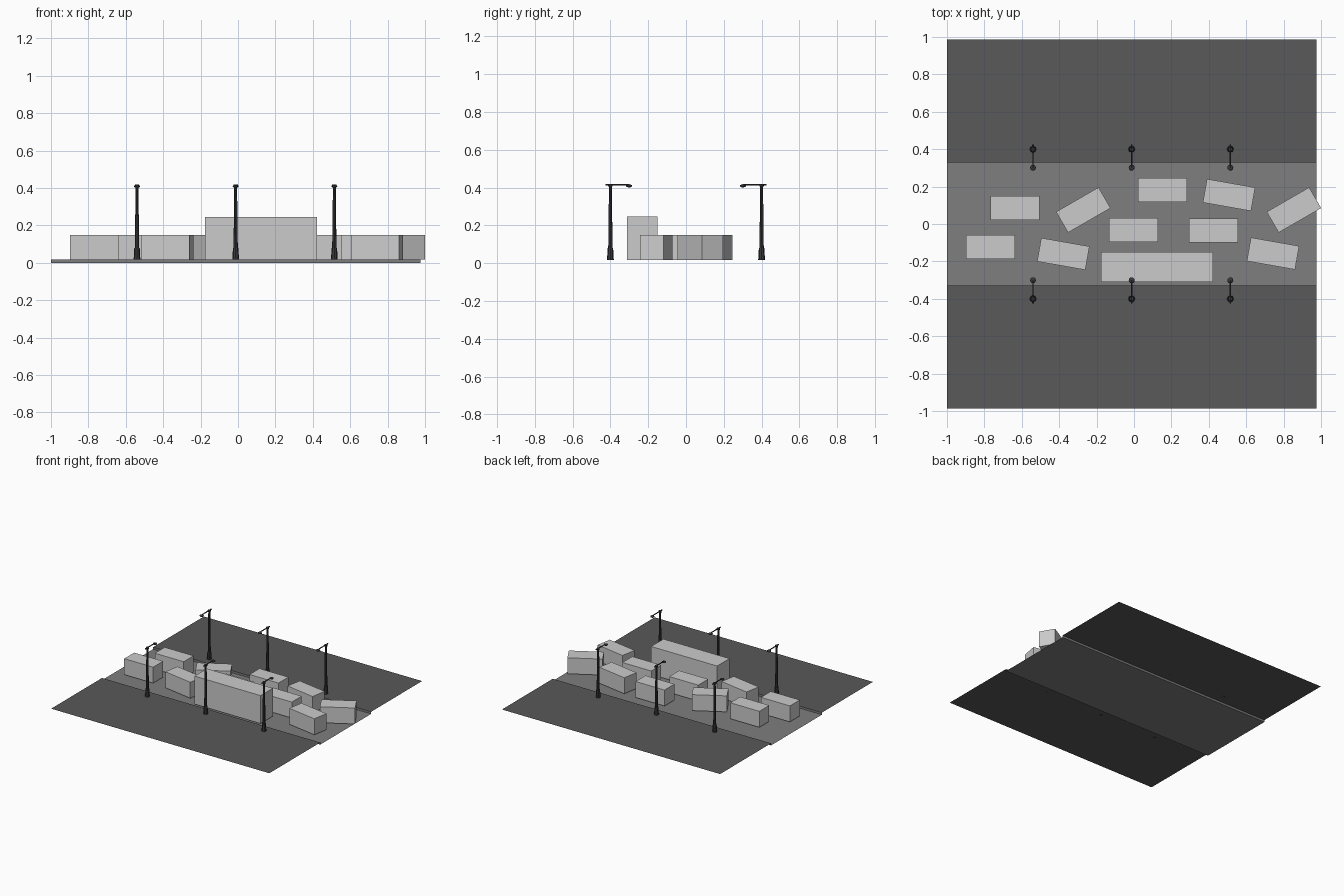
import bpy, bmesh, math
from mathutils import Matrix, Vector

if "Cube" in bpy.data.objects:
    bpy.data.objects.remove(bpy.data.objects["Cube"])


def material(name, v, tint=0.0):
    m = bpy.data.materials.new(name)
    m.diffuse_color = (v, v, v + tint, 1)
    m.use_nodes = True
    m.node_tree.nodes["Principled BSDF"].inputs["Base Color"].default_value = m.diffuse_color
    return m


PAVING = material("dark grey paving", 0.1)
ASPHALT = material("mid grey asphalt", 0.21)
BODY = material("light grey body", 0.6)
METAL = material("charcoal metal", 0.04, 0.002)

X0, X1 = -1.0, 0.975          # ground extent along the street
EDGE, KERB = 0.987, 0.329     # outer edge and kerb line in y
STEP = 0.017                  # height of the pavement above the road


def finish(name, bm, mat):
    me = bpy.data.meshes.new(name)
    bm.to_mesh(me)
    bm.free()
    me.materials.append(mat)
    ob = bpy.data.objects.new(name, me)
    bpy.context.collection.objects.link(ob)
    return ob


def strip(name, profile, mat):
    """Sheet swept along x from a (y, z) profile."""
    bm = bmesh.new()
    rows = [[bm.verts.new((x, y, z)) for y, z in profile] for x in (X0, X1)]
    for i in range(len(profile) - 1):
        bm.faces.new((rows[0][i], rows[1][i], rows[1][i + 1], rows[0][i + 1]))
    return finish(name, bm, mat)


def box(name, x, y, size, angle=0):
    bm = bmesh.new()
    bmesh.ops.create_cube(bm, size=1, matrix=Matrix.Diagonal((*size, 1)))
    ob = finish(name, bm, BODY)
    ob.location = (x, y, STEP + size[2] / 2)
    ob.rotation_euler.z = math.radians(angle)


def cone(bm, a, b, r1, r2, sides=8):
    """Tapered cylinder between two points."""
    a, b = Vector(a), Vector(b)
    d = b - a
    m = Matrix.Translation((a + b) / 2) @ d.to_track_quat('Z', 'Y').to_matrix().to_4x4()
    bmesh.ops.create_cone(bm, cap_ends=True, segments=sides, radius1=r1,
                          radius2=r2, depth=d.length, matrix=m)


# Ground: sunken road with kerb faces, and a pavement on each side
strip("road", [(-KERB, STEP), (-KERB, 0), (KERB, 0), (KERB, STEP)], ASPHALT)
strip("front_pavement", [(-EDGE, STEP), (-KERB, STEP)], PAVING)
strip("back_pavement", [(KERB, STEP), (EDGE, STEP)], PAVING)

# Vehicles as plain blocks: x, y, turn in degrees
CARS = [(-.637, .085, 0), (-.768, -.123, 0), (-.378, -.16, -10),
        (-.271, .075, 30), (.153, .182, 0), (-.002, -.032, 0),
        (.425, -.035, 0), (.508, .155, -10), (.855, .075, 30),
        (.743, -.158, -10)]
for i, (x, y, a) in enumerate(CARS):
    box(f"car_{i + 1}", x, y, (.262, .128, .131), a)
box("bus", .123, -.231, (.598, .16, .229))


# Street lamps, arms reaching over the road
def lamp(name, x, side):
    bm = bmesh.new()
    y = .4
    cone(bm, (0, y, STEP), (0, y, .08), .018, .0145)      # base
    cone(bm, (0, y, .08), (0, y, .412), .0115, .0075)     # pole
    cone(bm, (0, y, .405), (0, y, .418), .012, .012)      # cap
    cone(bm, (0, y + .026, .415), (0, .3, .415), .005, .004, 6)  # arm
    bmesh.ops.create_uvsphere(
        bm, u_segments=12, v_segments=8, radius=1,
        matrix=Matrix.Translation((0, .301, .409)) @ Matrix.Diagonal((.016, .016, .008, 1)))
    ob = finish(name, bm, METAL)
    ob.location.x = x
    ob.rotation_euler.z = 0 if side > 0 else math.pi


for side, label in ((-1, "front"), (1, "back")):
    for i, x in enumerate((-.54, -.0125, .515)):
        lamp(f"{label}_street_lamp_{i + 1}", x, side)
